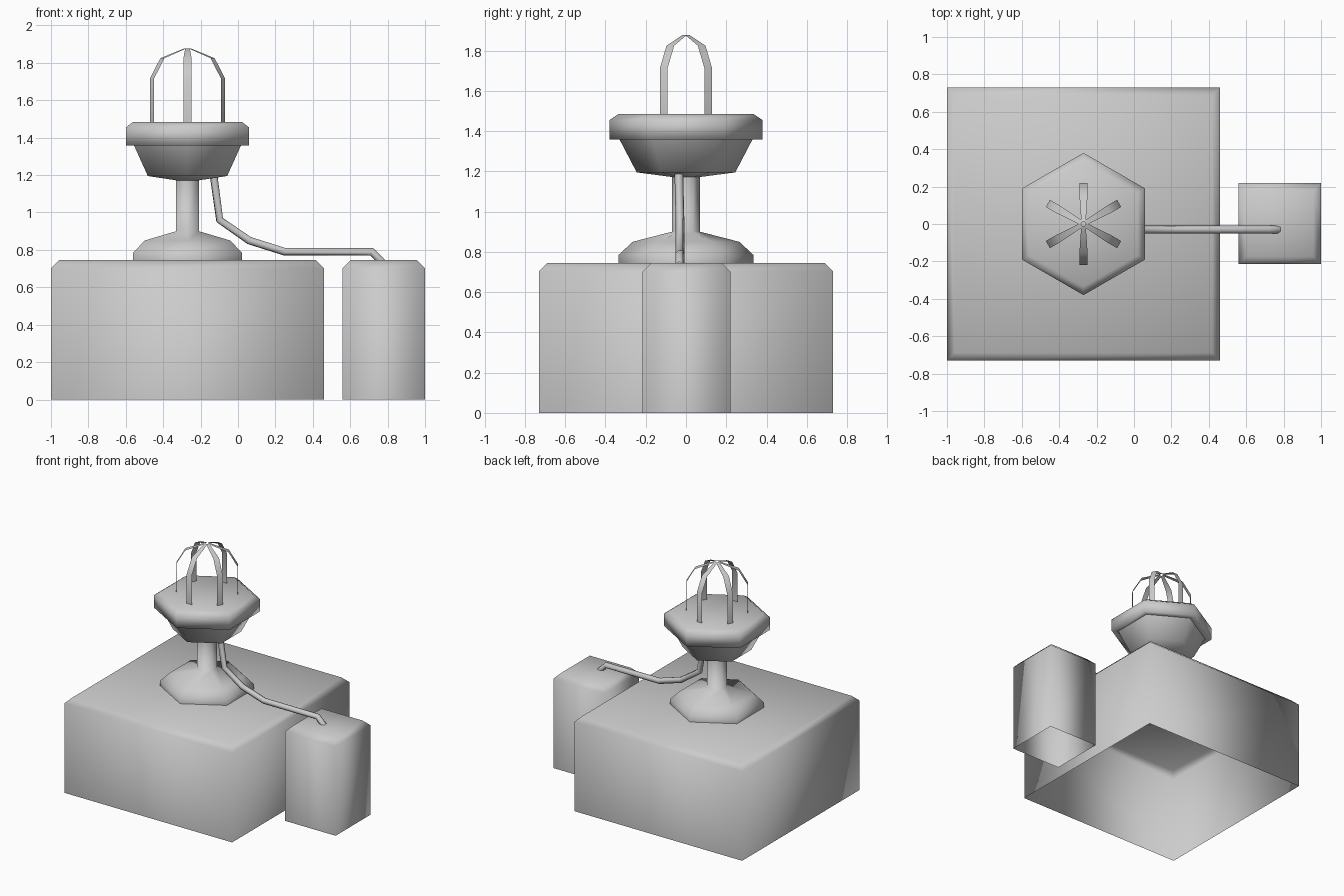
import bpy, bmesh
from math import pi, cos, sin

if "Cube" in bpy.data.objects:
    bpy.data.objects.remove(bpy.data.objects["Cube"])

CX, CY = -0.27, 0.0  # axis of the lamp


def finish(name, bm):
    me = bpy.data.meshes.new(name)
    bm.to_mesh(me)
    bm.free()
    for p in me.polygons:
        p.use_smooth = True
    ob = bpy.data.objects.new(name, me)
    bpy.context.collection.objects.link(ob)
    return ob


def skin(name, rings, cap=True):
    """Join closed rings of points, optionally capping the last one."""
    bm = bmesh.new()
    vs = [[bm.verts.new(p) for p in r] for r in rings]
    n = len(vs[0])
    for a, b in zip(vs, vs[1:]):
        for i in range(n):
            j = (i + 1) % n
            bm.faces.new((a[i], a[j], b[j], b[i]))
    if cap:
        bm.faces.new(vs[-1])
    return finish(name, bm)


def open_box(name, x0, x1, y0, y1, h, c):
    """Bottomless box with a chamfered top rim."""
    def rect(d, z):
        return [(x0 + d, y0 + d, z), (x1 - d, y0 + d, z),
                (x1 - d, y1 - d, z), (x0 + d, y1 - d, z)]
    return skin(name, [rect(0, 0), rect(0, h - c), rect(c, h)])


def hex_lathe(name, profile, cap=True):
    """Six-sided turned shape, corners pointing along y."""
    rings = [[(CX + r * cos(pi / 2 + k * pi / 3), CY + r * sin(pi / 2 + k * pi / 3), z)
              for k in range(6)] for r, z in profile]
    return skin(name, rings, cap)


# Plinth and side block
open_box("plinth", -1.0, 0.46, -0.73, 0.73, 0.745, 0.042)
open_box("side_block", 0.56, 1.0, -0.215, 0.22, 0.745, 0.042)

# Foot and stem
hex_lathe("foot_and_stem", [(0.335, 0.742), (0.335, 0.785), (0.265, 0.85), (0.07, 0.9),
                            (0.07, 1.175)], cap=False)

# Bowl and its wide rim
hex_lathe("bowl", [(0.07, 1.172), (0.245, 1.195), (0.33, 1.358)], cap=False)
hex_lathe("rim", [(0.32, 1.358), (0.38, 1.358), (0.38, 1.455), (0.335, 1.485)])

# Cage of six flat strips
arch = [(0.22, 1.48, 0.022), (0.22, 1.715, 0.022), (0.155, 1.825, 0.022), (0.012, 1.878, 0.012)]
bm = bmesh.new()
for k in range(6):
    a = pi / 2 + k * pi / 3
    prev = None
    for r, z, w in arch:
        pair = [bm.verts.new((CX + r * cos(a) - s * w * sin(a),
                              CY + r * sin(a) + s * w * cos(a), z)) for s in (-1, 1)]
        if prev:
            bm.faces.new((prev[0], prev[1], pair[1], pair[0]))
        prev = pair
finish("cage", bm)

# Pipe from the bowl to the side block
path = [(-0.132, -0.036, 1.21), (-0.098, -0.03, 0.96), (0.06, -0.03, 0.85),
        (0.25, -0.03, 0.79), (0.715, -0.03, 0.79), (0.77, -0.03, 0.735)]
cu = bpy.data.curves.new("pipe", 'CURVE')
cu.dimensions = '3D'
cu.bevel_depth = 0.022
cu.bevel_resolution = 1
sp = cu.splines.new('POLY')
sp.points.add(len(path) - 1)
for pt, co in zip(sp.points, path):
    pt.co = (*co, 1)
sp.use_smooth = True
bpy.context.collection.objects.link(bpy.data.objects.new("pipe", cu))
